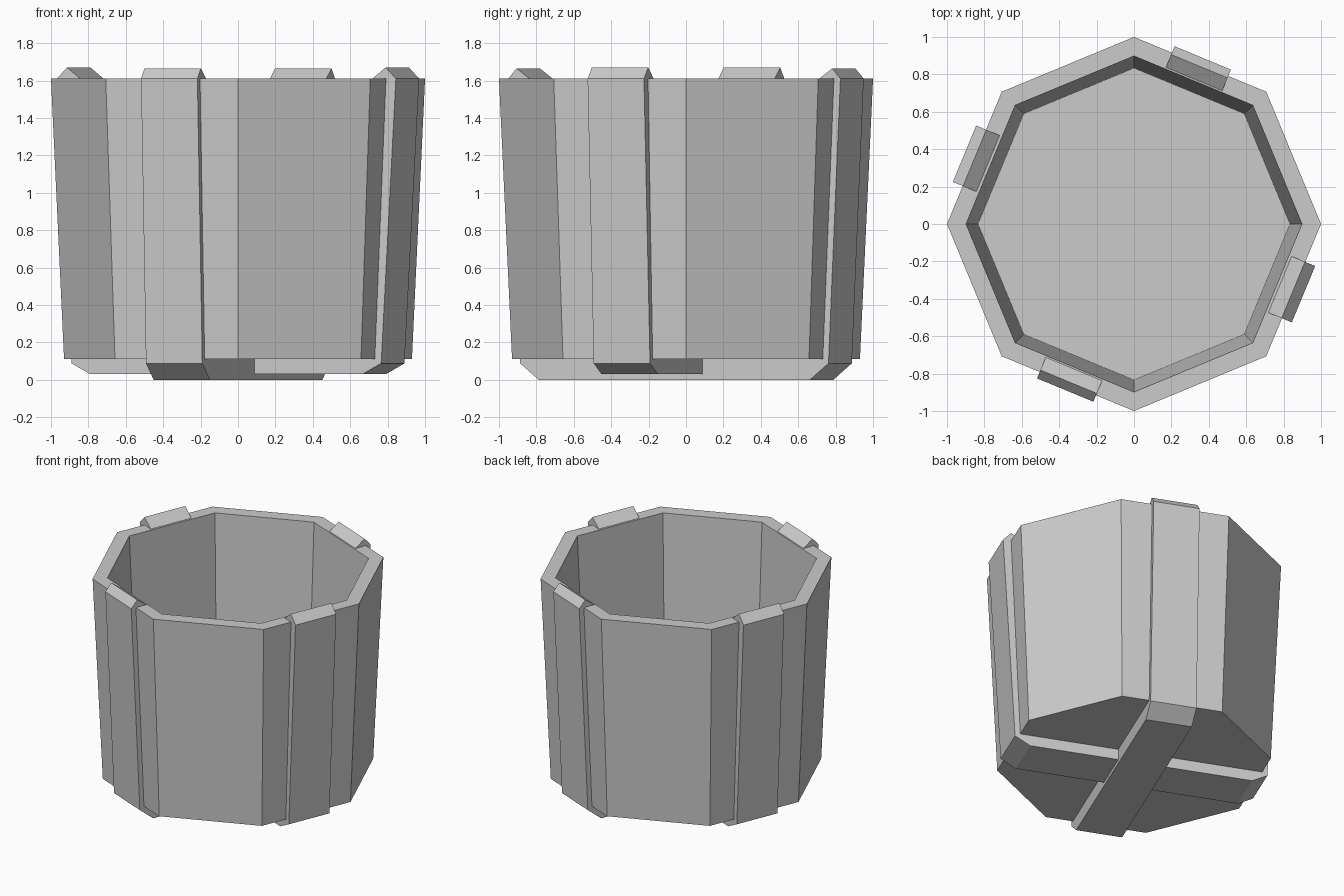
import bpy, bmesh
from math import sin, cos, pi, radians

if "Cube" in bpy.data.objects:
    bpy.data.objects.remove(bpy.data.objects["Cube"])


def make_object(name, verts, faces):
    mesh = bpy.data.meshes.new(name)
    mesh.from_pydata(verts, [], faces)
    bm = bmesh.new()
    bm.from_mesh(mesh)
    bmesh.ops.recalc_face_normals(bm, faces=bm.faces[:])
    bm.to_mesh(mesh)
    bm.free()
    obj = bpy.data.objects.new(name, mesh)
    bpy.context.collection.objects.link(obj)
    return obj


# Octagonal tub: outer bottom, outer rim, inner rim, inner floor
def make_tub(name, rings, sides=8):
    verts = [(r * cos(2 * pi * i / sides), r * sin(2 * pi * i / sides), z)
             for r, z in rings for i in range(sides)]
    faces = []
    for k in range(len(rings) - 1):
        for i in range(sides):
            j = (i + 1) % sides
            faces.append((k * sides + i, k * sides + j,
                          (k + 1) * sides + j, (k + 1) * sides + i))
    faces.append(tuple(range(sides)))
    faces.append(tuple(range((len(rings) - 1) * sides, len(rings) * sides)))
    return make_object(name, verts, faces)


# U-shaped strap: a bevelled band running down one wall, under, and up the other
def make_strap(name, outer, inner, angle, half_width=0.163):
    pairs = list(zip(outer, inner))
    pairs += [((-a[0], a[1]), (-b[0], b[1])) for a, b in reversed(pairs)]
    verts, faces = [], []
    for a, b in pairs:
        for (d, z), w in ((a, -1), (a, 1), (b, 1), (b, -1)):
            verts.append((d, w * half_width, z))
    for k in range(len(pairs) - 1):
        for i in range(4):
            j = (i + 1) % 4
            faces.append((4 * k + i, 4 * k + j, 4 * k + 4 + j, 4 * k + 4 + i))
    n = len(verts)
    faces += [(0, 1, 2, 3), (n - 4, n - 3, n - 2, n - 1)]
    ca, sa = cos(radians(angle)), sin(radians(angle))
    verts = [(x * ca - y * sa, x * sa + y * ca, z) for x, y, z in verts]
    return make_object(name, verts, faces)


make_tub("bucket_body", [(0.93, 0.11), (1.0, 1.61), (0.898, 1.61), (0.834, 0.22)])

make_strap("lower_strap",
           [(0.913, 1.665), (0.961, 1.61), (0.892, 0.088), (0.785, 0.0)],
           [(0.839, 1.61), (0.91, 1.60), (0.845, 0.12), (0.77, 0.12)], 67.5)
make_strap("upper_strap",
           [(0.922, 1.67), (0.981, 1.61), (0.896, 0.088), (0.788, 0.03)],
           [(0.845, 1.61), (0.91, 1.60), (0.845, 0.12), (0.77, 0.12)], -22.5)
